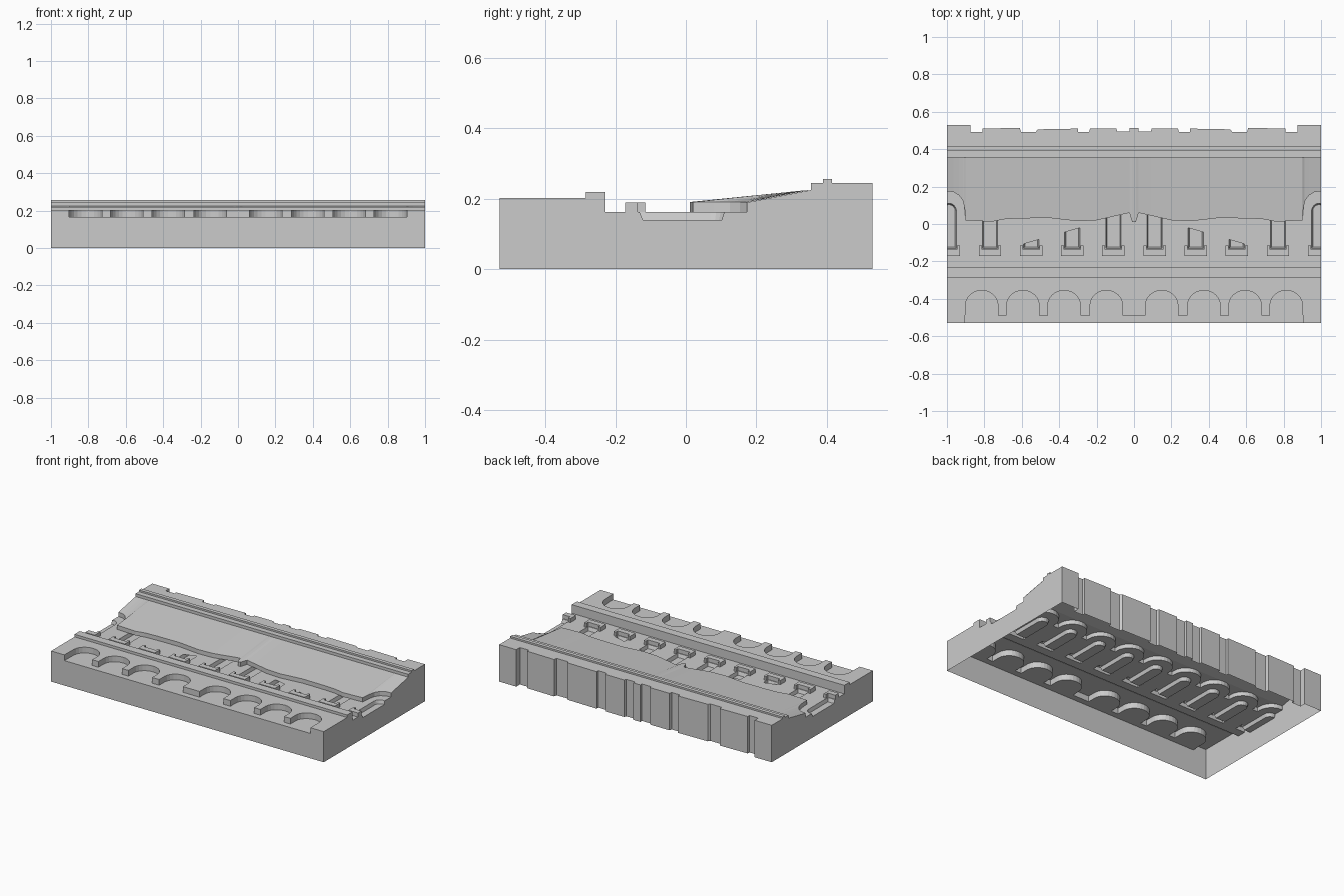
import bpy, bmesh
from math import cos, sin, pi

if "Cube" in bpy.data.objects:
    bpy.data.objects.remove(bpy.data.objects["Cube"])

WALL = 0.163                      # level of the main wall face
WINDOWS = [s * c for s in (-1, 1) for c in (0.11, 0.33, 0.55, 0.77, 0.99)]


def obj_from(bm, name):
    me = bpy.data.meshes.new(name)
    bm.to_mesh(me)
    bm.free()
    ob = bpy.data.objects.new(name, me)
    bpy.context.collection.objects.link(ob)
    return ob


def loft(bm, a, b):
    """Closed solid between two matching 3D outlines."""
    va = [bm.verts.new(p) for p in a]
    vb = [bm.verts.new(p) for p in b]
    faces = [bm.faces.new(va), bm.faces.new(vb)]
    n = len(va)
    for i in range(n):
        j = (i + 1) % n
        faces.append(bm.faces.new((va[i], va[j], vb[j], vb[i])))
    bmesh.ops.recalc_face_normals(bm, faces=faces)


def prism(bm, pts, z0, z1):
    loft(bm, [(x, y, z0) for x, y in pts], [(x, y, z1) for x, y in pts])


def arch(cx, hw, y0, spring, crown, n=12):
    """Arch outline from lower left to lower right."""
    pts = [(cx - hw, y0)]
    for i in range(n + 1):
        t = pi - pi * i / n
        pts.append((cx + hw * cos(t), spring + (crown - spring) * sin(t)))
    return pts + [(cx + hw, y0)]


def boolean(target, bm, op, name):
    tool = obj_from(bm, name)
    mod = target.modifiers.new(name, 'BOOLEAN')
    mod.operation = op
    mod.solver = 'EXACT'
    mod.object = tool
    bpy.context.view_layer.objects.active = target
    bpy.ops.object.modifier_apply(modifier=name)
    bpy.data.objects.remove(tool)


# facade body: stepped cross-section along x (trimmed to length later)
profile = [(-.53, 0), (-.53, .203), (-.285, .203), (-.285, .22), (-.23, .22), (-.23, WALL),
           (.065, WALL), (.065, .19), (.175, .19), (.355, .225), (.355, .245), (.39, .245),
           (.39, .256), (.415, .256), (.415, .245), (.53, .245), (.53, 0)]
bm = bmesh.new()
loft(bm, [(-1.1, y, z) for y, z in profile], [(1.1, y, z) for y, z in profile])
facade = obj_from(bm, "facade_shell")

# lower arcade, open towards the front edge
centres = [-.814, -.594, -.374, -.148, .148, .374, .594, .814]
arcade = []
for c in centres:
    arcade += arch(c, .087, -.49, -.435, -.355)
arcade[0] = (-.905, -.6)
arcade[-1] = (.905, -.6)
bm = bmesh.new()
prism(bm, arcade, .165, .3)
boolean(facade, bm, 'DIFFERENCE', "arcade_cut")

# arched niches around the windows
bm = bmesh.new()
for c in WINDOWS:
    prism(bm, arch(c, .09, .03, .085, .175), WALL, .3)
boolean(facade, bm, 'DIFFERENCE', "niche_cut")

# tapered round-headed window recesses
bm = bmesh.new()
for c in WINDOWS:
    lo = arch(c, .034, -.122, .07, .104, 8)
    hi = arch(c, .043, -.134, .07, .113, 8)
    loft(bm, [(x, y, .14) for x, y in lo], [(x, y, .17) for x, y in hi])
boolean(facade, bm, 'DIFFERENCE', "window_cut")

# U-shaped window sills
bm = bmesh.new()
for c in WINDOWS:
    u = [(-.06, -.115), (-.06, -.172), (.06, -.172), (.06, -.115),
         (.044, -.115), (.044, -.136), (-.044, -.136), (-.044, -.115)]
    prism(bm, [(c + x, y) for x, y in u], .155, .19)
boolean(facade, bm, 'UNION', "window_sills")

# stepped top edge of the facade
half = [(-.875, .6), (-.875, .492), (-.81, .492), (-.81, .51), (-.61, .514), (-.605, .492),
        (-.525, .492), (-.515, .506), (-.3, .51), (-.3, .492), (-.24, .492), (-.235, .51),
        (-.095, .51), (-.09, .495), (-.025, .495), (-.025, .512)]
bm = bmesh.new()
prism(bm, half + [(-x, y) for x, y in reversed(half)], -.1, .4)
boolean(facade, bm, 'DIFFERENCE', "edge_cut")

# trim the ends to length
bm = bmesh.new()
for s in (-1, 1):
    prism(bm, [(s, -1), (s * 1.5, -1), (s * 1.5, 1), (s, 1)], -.1, .5)
boolean(facade, bm, 'DIFFERENCE', "end_trim")

# open the underside so the body is a thin shell
bm = bmesh.new()
bm.from_mesh(facade.data)
bottom = [f for f in bm.faces if all(abs(v.co.z) < 1e-4 for v in f.verts)]
bmesh.ops.delete(bm, geom=bottom, context='FACES')
bm.to_mesh(facade.data)
bm.free()

# sloping canopy with a ragged lower edge and a short skirt
half = [(-1, .175), (-.965, .171), (-.935, .153), (-.915, .125), (-.905, .08), (-.9, .02),
        (-.76, .012), (-.7, .025), (-.62, .03), (-.45, .032), (-.3, .015), (-.2, .02),
        (-.09, .045), (-.025, .06), (-.01, .012)]
edge = half + [(-x, y) for x, y in reversed(half)]
bm = bmesh.new()
rows = [[bm.verts.new(p) for p in row] for row in (
    [(x, y, WALL) for x, y in edge],
    [(x, y, .191) for x, y in edge],
    [(x, .355, .226) for x, y in edge])]
for a, b in zip(rows, rows[1:]):
    for i in range(len(edge) - 1):
        bm.faces.new((a[i], a[i + 1], b[i + 1], b[i]))
obj_from(bm, "canopy")

# flush infill panels in the partly closed windows
bm = bmesh.new()
for s in (-1, 1):
    for c, y_in, y_out in ((.33, -.02, -.045), (.55, -.082, -.108)):
        bm.faces.new([bm.verts.new((s * x, y, WALL + .0003)) for x, y in (
            (c - .044, y_in), (c + .044, y_out), (c + .044, .115), (c - .044, .115))][::s])
obj_from(bm, "window_infill")
